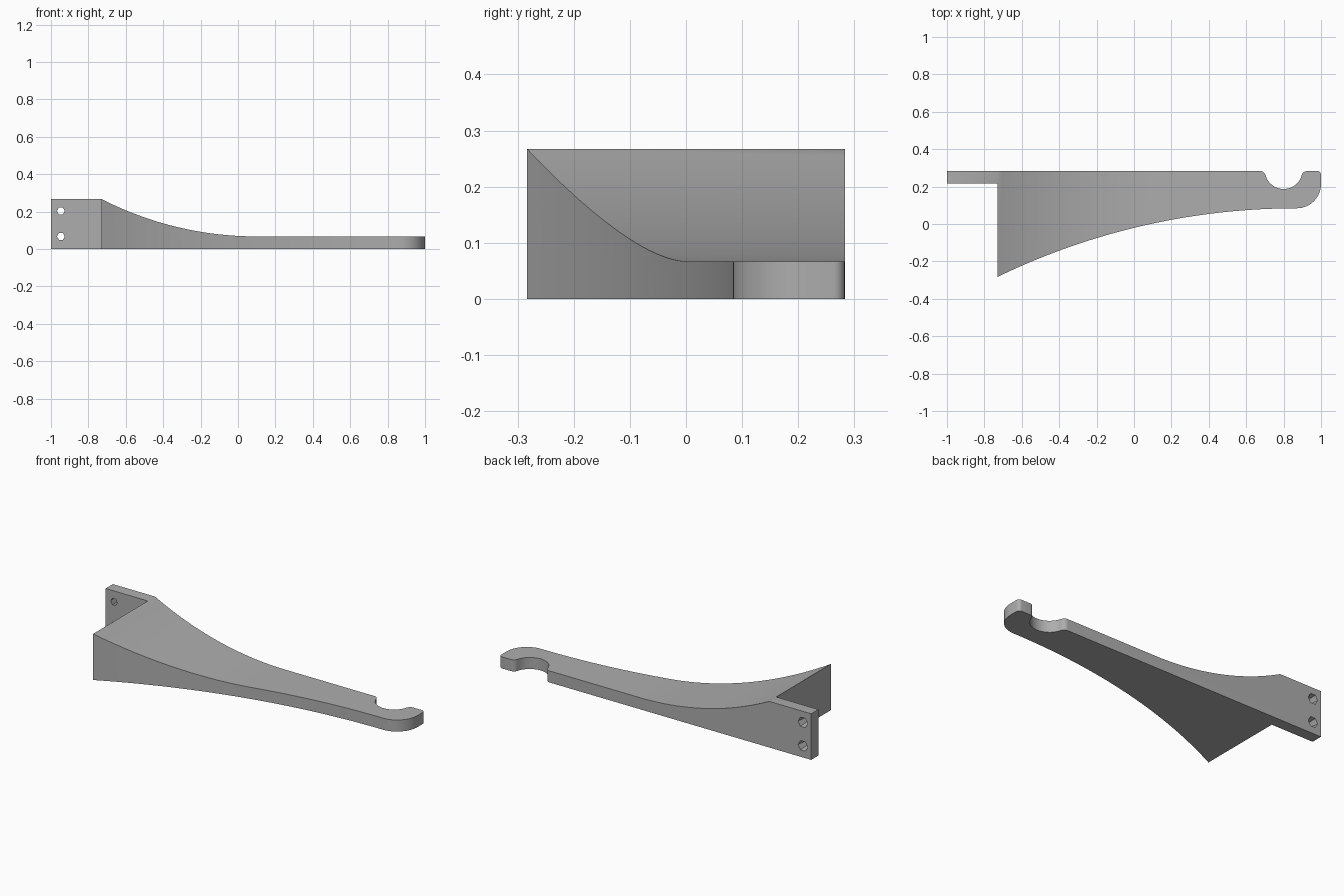
import bpy
import bmesh
from math import sin, cos, pi, radians, sqrt, atan2
from mathutils import Matrix, Vector

if "Cube" in bpy.data.objects:
    bpy.data.objects.remove(bpy.data.objects["Cube"], do_unlink=True)

grey = bpy.data.materials.new("plain grey")
grey.use_nodes = True
colour = (0.42, 0.42, 0.42, 1)
grey.diffuse_color = colour
grey.node_tree.nodes["Principled BSDF"].inputs["Base Color"].default_value = colour


def arc(cx, cy, r, start, end, steps):
    """Points on an arc, angles in radians."""
    return [(cx + r * cos(start + (end - start) * i / steps),
             cy + r * sin(start + (end - start) * i / steps)) for i in range(steps + 1)]


def prism(name, points, direction):
    """Extrude a closed outline of 3D points along a direction."""
    bm = bmesh.new()
    face = bm.faces.new([bm.verts.new(p) for p in points])
    extruded = bmesh.ops.extrude_face_region(bm, geom=[face])["geom"]
    moved = [v for v in extruded if isinstance(v, bmesh.types.BMVert)]
    bmesh.ops.translate(bm, verts=moved, vec=direction)
    bmesh.ops.recalc_face_normals(bm, faces=bm.faces)
    return add_object(name, bm)


def add_object(name, bm):
    mesh = bpy.data.meshes.new(name)
    bm.to_mesh(mesh)
    bm.free()
    mesh.materials.append(grey)
    obj = bpy.data.objects.new(name, mesh)
    bpy.context.collection.objects.link(obj)
    return obj


def combine(target, cutter, operation):
    """Apply a boolean and discard the cutter."""
    cutter.hide_render = True
    mod = target.modifiers.new("shape", "BOOLEAN")
    mod.object, mod.operation, mod.solver = cutter, operation, "EXACT"
    bpy.context.view_layer.objects.active = target
    bpy.ops.object.modifier_apply(modifier=mod.name)
    bpy.data.objects.remove(cutter, do_unlink=True)


BACK, HEIGHT, SHOULDER = 0.283, 0.267, -0.73

# Plan outline: plate, curved underside of the arm, hook tip and notch
plan = [(-1, BACK), (-1, 0.217), (SHOULDER, 0.217)]
tip_x, tip_y, tip_r = 0.87, 0.214, 0.13
low = tip_y - tip_r
rise = low + BACK
radius = ((tip_x - SHOULDER) ** 2 + rise ** 2) / (2 * rise)
sweep = atan2(tip_x - SHOULDER, radius - rise)
plan += arc(tip_x, low - radius, radius, pi / 2 + sweep, pi / 2, 40)
plan += arc(tip_x, tip_y, tip_r, -pi / 2, 0, 16)[1:]
plan += arc(0.98, BACK - 0.02, 0.02, 0, pi / 2, 6)

notch_x, notch_y, notch_r, fillet = 0.80, 0.287, 0.10, 0.03
drop = notch_y - (BACK - fillet)
reach = sqrt((notch_r + fillet) ** 2 - drop ** 2)
tilt = atan2(drop, reach)
plan += arc(notch_x + reach, BACK - fillet, fillet, pi / 2, pi - tilt, 8)
plan += arc(notch_x, notch_y, notch_r, -tilt, -pi + tilt, 24)[1:-1]
plan += arc(notch_x - reach, BACK - fillet, fillet, tilt, pi / 2, 8)
bracket = prism("hook_bracket", [(x, y, 0) for x, y in plan], Vector((0, 0, HEIGHT)))

# Side profile: the arm sweeps down from the plate to a thin tip
thin, flat_x = 0.067, 0.10
fall = HEIGHT - thin
radius = ((flat_x - SHOULDER) ** 2 + fall ** 2) / (2 * fall)
sweep = atan2(flat_x - SHOULDER, radius - fall)
profile = [(-1.2, HEIGHT + 0.1), (-1.2, -0.1), (1.2, -0.1), (1.2, thin)]
profile += arc(flat_x, thin + radius, radius, -pi / 2, -pi / 2 - sweep, 32)
profile += [(SHOULDER, HEIGHT + 0.1)]
envelope = prism("arm_envelope", [(x, -0.5, z) for x, z in profile], Vector((0, 1, 0)))
combine(bracket, envelope, "INTERSECT")

# Two screw holes, widening towards the back
for z in (0.067, 0.203):
    bm = bmesh.new()
    place = Matrix.Translation((-0.947, 0.25, z)) @ Matrix.Rotation(radians(90), 4, "X")
    place = place @ Matrix.Rotation(radians(30), 4, "Z")
    bmesh.ops.create_cone(bm, cap_ends=True, segments=6, radius1=0.032,
                          radius2=0.020, depth=0.08, matrix=place)
    combine(bracket, add_object("screw_hole", bm), "DIFFERENCE")

# Smooth curves, sharp corners
bpy.ops.object.select_all(action="DESELECT")
bracket.select_set(True)
bpy.context.view_layer.objects.active = bracket
bpy.ops.object.shade_smooth_by_angle(angle=radians(30))
